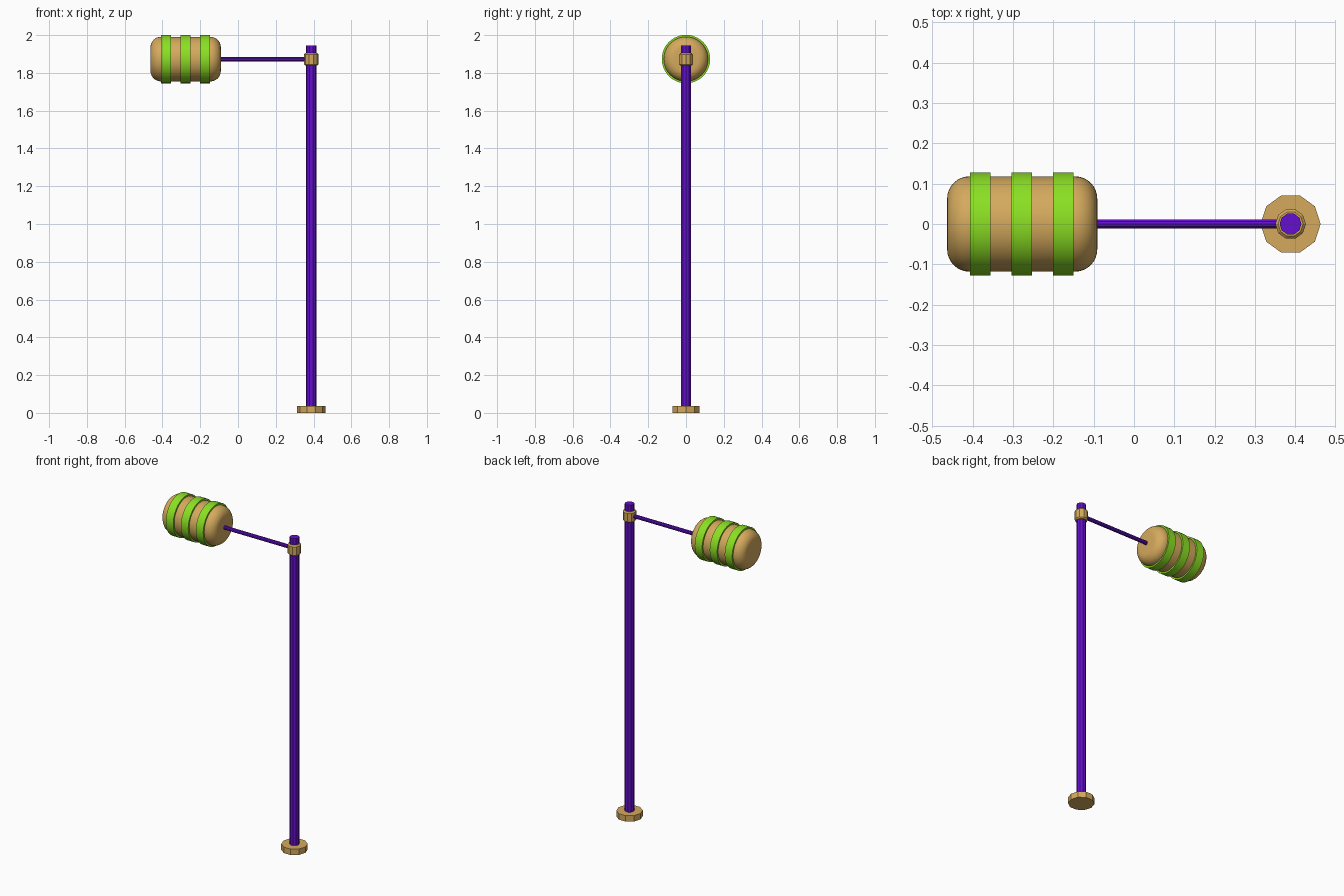
import bpy, math
from mathutils import Matrix

if "Cube" in bpy.data.objects:
    bpy.data.objects.remove(bpy.data.objects["Cube"])


def material(name, rgb):
    m = bpy.data.materials.new(name)
    m.diffuse_color = (*rgb, 1)
    m.use_nodes = True
    m.node_tree.nodes["Principled BSDF"].inputs["Base Color"].default_value = m.diffuse_color
    return m


tan = material("tan", (0.66, 0.40, 0.11))
purple = material("purple", (0.13, 0.005, 0.62))
green = material("green", (0.26, 0.74, 0.017))


def lathe(name, profile, sides, matrix, mat, smooth=False, closed=False):
    """Spin (radius, height) points around local z; radius 0 makes a pole."""
    verts, rings, faces = [], [], []
    for r, h in profile:
        start = len(verts)
        n = 1 if r == 0 else sides
        for i in range(n):
            a = 2 * math.pi * i / sides
            verts.append((r * math.cos(a), r * math.sin(a), h))
        rings.append([start + (i % n) for i in range(sides)])
    pairs = list(zip(rings, rings[1:]))
    if closed:
        pairs.append((rings[-1], rings[0]))
    for low, high in pairs:
        for i in range(sides):
            j = (i + 1) % sides
            faces.append(list(dict.fromkeys((low[i], low[j], high[j], high[i]))))
    mesh = bpy.data.meshes.new(name)
    mesh.from_pydata(verts, [], faces)
    mesh.transform(matrix)
    mesh.materials.append(mat)
    obj = bpy.data.objects.new(name, mesh)
    bpy.context.collection.objects.link(obj)
    if smooth:
        bpy.ops.object.select_all(action='DESELECT')
        obj.select_set(True)
        bpy.context.view_layer.objects.active = obj
        bpy.ops.object.shade_smooth_by_angle(angle=math.radians(35))
    return obj


def rod(r, h0, h1):
    return [(0, h0), (r, h0), (r, h1), (0, h1)]


POLE_X, HEAD_Z = 0.388, 1.873
upright = Matrix.Translation((POLE_X, 0, 0))
# local z runs along world x for the head and arm
along_x = Matrix.Translation((0, 0, HEAD_Z)) @ Matrix.Rotation(math.pi / 2, 4, 'Y')

# Base, handle pole and collar
lathe("base", rod(0.0745, 0, 0.037), 10, upright, tan)
lathe("pole", rod(0.027, 0.03, 1.944), 10, upright, purple)
lathe("collar", [(0, 1.838), (0.031, 1.838), (0.038, 1.845), (0.038, 1.898),
                 (0.031, 1.905), (0, 1.905)], 10, upright, tan)

# Thin arm joining the pole to the head
lathe("arm", rod(0.0115, -0.11, POLE_X), 10, along_x, purple)

# Barrel head with rounded ends
X0, X1, R, C = -0.463, -0.091, 0.118, 0.055
corner = [(math.sin(a), math.cos(a)) for a in (math.pi / 2 * k / 8 for k in range(9))]
profile = [(0, X0)] + [(R - C + C * s, X0 + C - C * c) for s, c in corner]
profile += [(R - C + C * s, X1 - C + C * c) for s, c in reversed(corner)] + [(0, X1)]
lathe("barrel_head", profile, 48, along_x, tan, smooth=True)

# Three raised bands around the barrel
for i, x in enumerate((-0.381, -0.278, -0.175)):
    lathe(f"band_{i + 1}", [(0.112, x - 0.0255), (0.128, x - 0.0255),
                            (0.128, x + 0.0255), (0.112, x + 0.0255)],
          48, along_x, green, smooth=True, closed=True)
